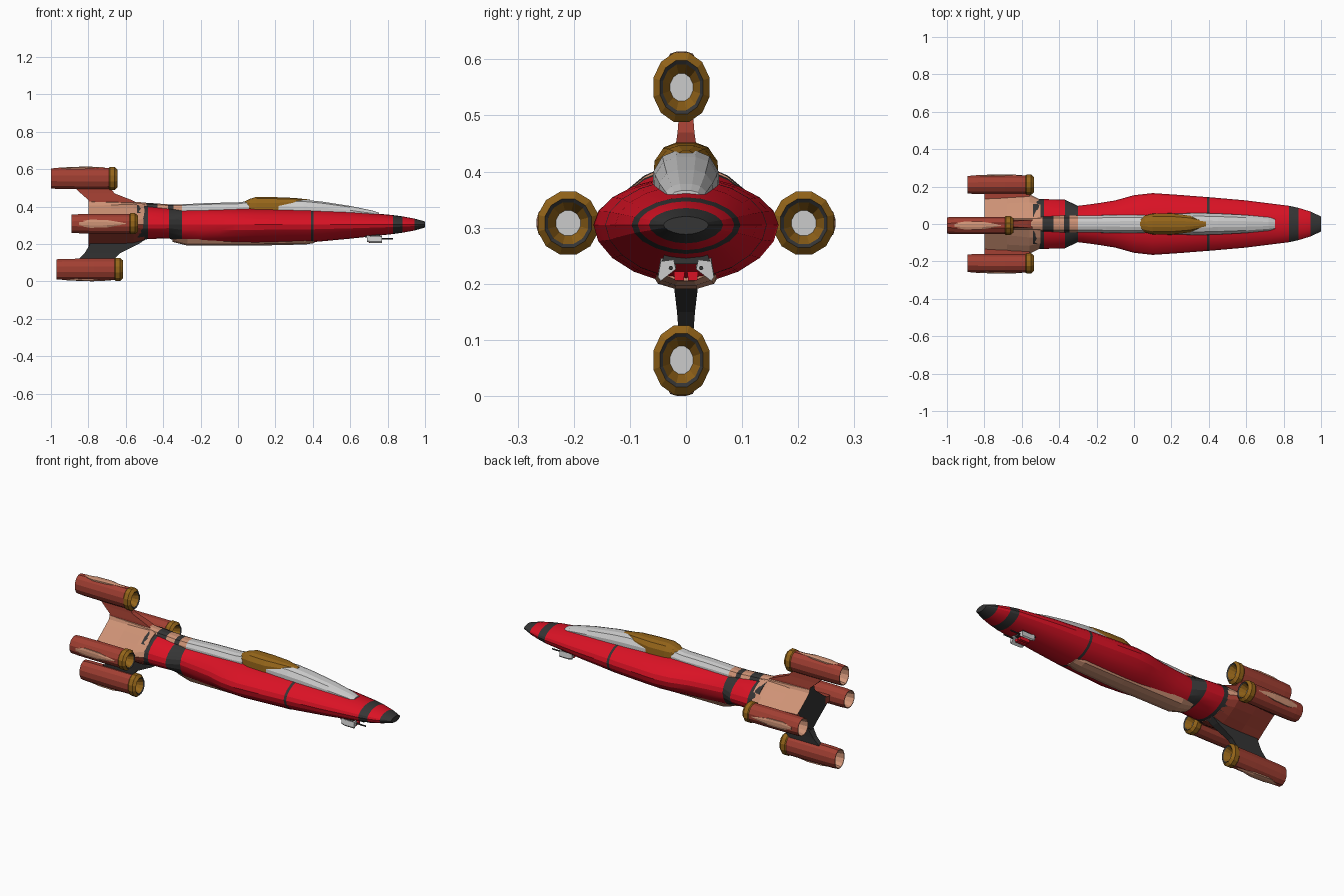
import bpy, bmesh
from math import sin, cos, pi, copysign

if "Cube" in bpy.data.objects:
    bpy.data.objects.remove(bpy.data.objects["Cube"])


def material(name, rgb):
    m = bpy.data.materials.new(name)
    m.diffuse_color = (*rgb, 1)
    m.use_nodes = True
    m.node_tree.nodes["Principled BSDF"].inputs["Base Color"].default_value = m.diffuse_color
    return m


RED = material("red", (0.7, 0.006, 0.018))
DARK = material("dark", (0.035, 0.035, 0.035))
RUST = material("rust", (0.36, 0.05, 0.032))
TAN = material("tan", (0.62, 0.29, 0.18))
GOLD = material("gold", (0.3, 0.13, 0.01))
GREY = material("grey", (0.6, 0.6, 0.6))


def loft(name, rings, mats, start=None, end=None, smooth=False):
    """Skin closed rings of equal length; mats holds one material per band."""
    bm = bmesh.new()
    slots = []

    def slot(m):
        if m not in slots:
            slots.append(m)
        return slots.index(m)

    vs = [[bm.verts.new(p) for p in r] for r in rings]
    n = len(rings[0])
    if not isinstance(mats, list):
        mats = [mats] * (len(rings) - 1)
    for a, b, m in zip(vs, vs[1:], mats):
        for i in range(n):
            j = (i + 1) % n
            f = bm.faces.new((a[i], a[j], b[j], b[i]))
            f.material_index = slot(m)
    bm.faces.new(vs[0]).material_index = slot(start or mats[0])
    bm.faces.new(vs[-1]).material_index = slot(end or mats[-1])
    bmesh.ops.recalc_face_normals(bm, faces=bm.faces)
    me = bpy.data.meshes.new(name)
    bm.to_mesh(me)
    bm.free()
    for m in slots:
        me.materials.append(m)
    ob = bpy.data.objects.new(name, me)
    bpy.context.collection.objects.link(ob)
    if smooth:
        bpy.ops.object.select_all(action='DESELECT')
        ob.select_set(True)
        bpy.context.view_layer.objects.active = ob
        bpy.ops.object.shade_smooth_by_angle(angle=0.35)
    return ob


def power(v, p):
    return copysign(abs(v) ** p, v) if abs(v) > 1e-6 else 0


def oval(x, w, top, bot, p=1.0, n=20, mid=0.305):
    """Lens section: p = 1 is an ellipse, p = 2 a diamond, more is a star."""
    ring = []
    for i in range(n):
        a = 2 * pi * i / n
        h = top - mid if sin(a) > 0 else mid - bot
        ring.append((x, w * power(cos(a), p), mid + h * power(sin(a), p)))
    return ring


def hump(x, w, base, top):
    """Chamfered spine section, flat underneath."""
    h = top - base
    half = [(w, base), (w * 0.97, base + 0.55 * h), (w * 0.7, base + 0.88 * h), (w * 0.3, top)]
    return [(x, y, z) for y, z in half] + [(x, -y, z) for y, z in reversed(half)]


def slab(z, x0, x1, t):
    return [(x0, -t, z), (x1, -t, z), (x1, t, z), (x0, t, z)]


# main hull: nose bands, long red body, pinched waist and collar
hull = [(1, .04, .32, .288), (.945, .066, .335, .272), (.88, .086, .347, .26),
        (.83, .097, .354, .253), (.6, .126, .376, .228), (.405, .143, .386, .21),
        (.39, .144, .387, .209), (.25, .155, .39, .204), (.1, .165, .392, .2),
        (0, .154, .392, .2), (-.1, .126, .391, .2), (-.2, .11, .39, .2),
        (-.3, .097, .39, .202), (-.37, .13, .395, .23), (-.48, .133, .405, .226),
        (-.54, .133, .415, .215)]
loft("hull", [oval(*s, p=1.08) for s in hull],
     [DARK, RED, DARK, RED, RED, DARK, RED, RED, RED, RED, RED, RED, DARK, RED, DARK], smooth=True)

# cross-shaped tail section
tail = loft("tail", [oval(-.5, .13, .415, .22, 1.1), oval(-.56, .16, .422, .2, 1.5),
                     oval(-.68, .165, .427, .188, 1.9), oval(-.8, .165, .43, .185, 2.1)], TAN, end=DARK)
tail.data.materials.append(RUST)
rust_slot = len(tail.data.materials) - 1
for f in tail.data.polygons:
    if f.center.z < .3 and abs(f.normal.x) < .9:
        f.material_index = rust_slot

# spine running along the back
spine = [(.06, .05, .36, .43), (0, .05, .36, .422), (-.15, .048, .36, .419), (-.3, .046, .36, .412),
         (-.345, .046, .36, .412), (-.375, .046, .36, .412), (-.43, .045, .36, .416),
         (-.49, .045, .36, .42), (-.54, .04, .36, .425), (-.8, .03, .36, .435)]
loft("spine", [hump(*s) for s in spine],
     [GREY, GREY, GREY, TAN, DARK, TAN, DARK, TAN, TAN], end=DARK)

# long sloping forward fairing
loft("canopy_fairing", [hump(*s) for s in
     [(.755, .03, .34, .366), (.72, .037, .345, .378), (.6, .049, .35, .403), (.45, .057, .355, .426),
      (.35, .06, .355, .437), (.22, .057, .36, .437), (.08, .05, .36, .425)]], GREY)

# gold cockpit glass
loft("cockpit", [hump(*s) for s in
     [(.385, .02, .4, .437), (.3, .046, .4, .446), (.2, .058, .38, .45), (.1, .056, .38, .452),
      (.06, .046, .39, .44), (.03, .03, .39, .425)]], GOLD)

# belly plate
loft("belly_plate", [[(x, y * w, z) for y, z in
     [(.065, .225), (.05, .2 + d), (.02, .191 + d), (-.02, .191 + d), (-.05, .2 + d), (-.065, .225)]]
     for x, w, d in [(.41, .7, .014), (.36, .9, .006), (.1, 1, 0), (-.27, 1, 0), (-.35, .8, .02)]], TAN)

# tail fins
loft("upper_fin", [slab(.4, -.8, -.5, .022), slab(.435, -.8, -.57, .02),
                   slab(.47, -.84, -.66, .015), slab(.51, -.88, -.69, .012)], RUST)
loft("lower_fin", [slab(.235, -.79, -.48, .024), slab(.2, -.79, -.53, .022),
                   slab(.15, -.82, -.63, .016), slab(.11, -.86, -.67, .013)], DARK)


def engine(name, x, y, z, ry, rz, out):
    """Hollow tube with a gold intake ring; out is the outward (y, z) side."""
    profile = [(.1, .55), (0, .8), (0, .87), (.04, .91), (.2, .93), (.31, .92), (.315, 1),
               (.34, 1), (.355, .77), (.35, .66), (.315, .4)]
    bands = [TAN, TAN, RUST, RUST, RUST, GOLD, GOLD, GOLD, DARK, GOLD]
    rings = [[(x + dx, y + ry * r * cos(pi * (i + .5) / 6), z + rz * r * sin(pi * (i + .5) / 6))
              for i in range(12)] for dx, r in profile]
    loft(name, rings, bands, start=DARK, end=GREY)
    # raised pointed panel on the outward side
    oy, oz = out
    rr = ry if oy else rz
    panel = []
    for dx, half, lift in [(.04, .012, .9), (.1, .022, .95), (.19, .02, 1.0), (.29, .003, .93)]:
        ring = []
        for s, k in [(-1, .7), (-1, lift - .06), (-.4, lift), (.4, lift), (1, lift - .06), (1, .7)]:
            ring.append((x + dx, y + oy * rr * k + oz * s * half, z + oz * rr * k + oy * s * half))
        panel.append(ring)
    loft(name + "_panel", panel, TAN)


engine("upper_engine", -1, -.008, .55, .052, .064, (0, 1))
engine("lower_engine", -.97, -.008, .064, .052, .064, (0, -1))
for side, label in [(1, "right"), (-1, "left")]:
    engine(label + "_engine", -.89, side * .21, .308, .056, .058, (side, 0))
    # stub joining the tail to the side engine
    loft(label + "_pylon", [[(x, side * y, .308 + t) for x, t in
         [(-.8, -.018), (-.56, -.018), (-.56, .018), (-.8, .018)]] for y in (.12, .18)], RUST)
    # chin gun: angled pod, red cheek, and thin barrel
    loft(label + "_gun_pod", [[(x, side * y, z + d) for y, z in
         [(.018, .226), (.045, .205), (.05, .212), (.045, .24), (.022, .243)]]
         for x, d in [(.69, .006), (.71, 0), (.77, 0)]], GREY)
    loft(label + "_gun_cheek", [[(x, side * y, z) for y, z in
         [(.004, .206), (.02, .206), (.022, .222), (.002, .222)]] for x in (.7, .76)], RED)
    loft(label + "_gun_barrel", [[(x, side * .027 + .004 * cos(pi * i / 3), .228 + .004 * sin(pi * i / 3))
         for i in range(6)] for x in (.72, .83)], DARK)

# chin mount
loft("chin_mount", [[(x, y, z) for y, z in [(-.045, .235), (.045, .235), (.03, .275), (-.03, .275)]]
                    for x in (.68, .76)], DARK)
